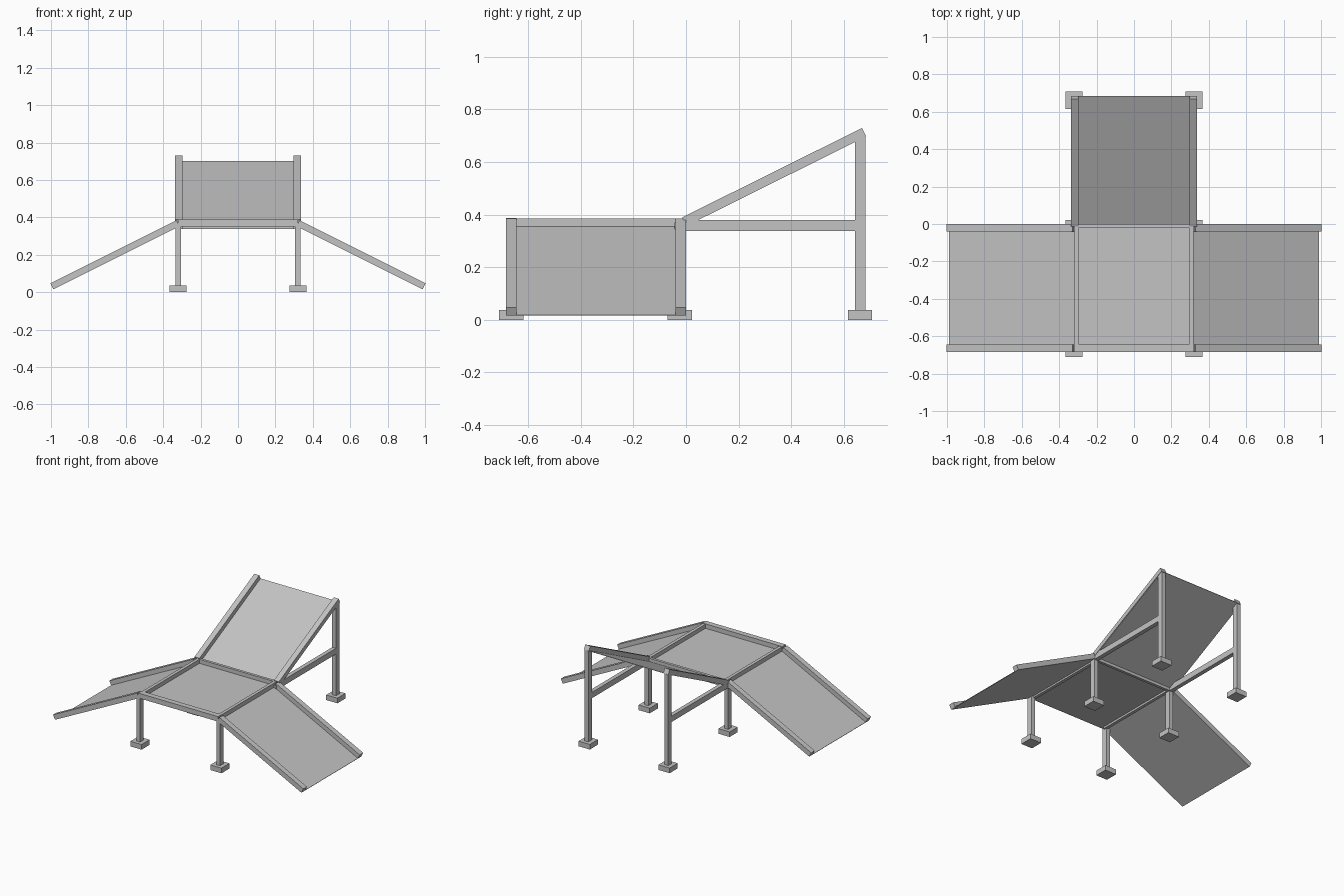
import bpy
from mathutils import Vector

cube = bpy.data.objects.get("Cube")
if cube:
    bpy.data.objects.remove(cube)

grey = bpy.data.materials.new("plain grey")
grey.use_nodes = True
colour = (0.55, 0.55, 0.55, 1)
grey.diffuse_color = colour
grey.node_tree.nodes["Principled BSDF"].inputs["Base Color"].default_value = colour


def prism(name, ring, depth):
    """Solid made by sweeping a four-cornered ring along depth."""
    corners = [Vector(p) for p in ring]
    corners += [p + Vector(depth) for p in corners]
    faces = [(0, 1, 2, 3), (7, 6, 5, 4)]
    faces += [(i, i + 4, (i + 1) % 4 + 4, (i + 1) % 4) for i in range(4)]
    # Flip when the sweep would turn the faces inside out
    normal = (corners[1] - corners[0]).cross(corners[2] - corners[1])
    if normal.dot(Vector(depth)) > 0:
        faces = [f[::-1] for f in faces]
    mesh = bpy.data.meshes.new(name)
    mesh.from_pydata(corners, [], faces)
    mesh.materials.append(grey)
    obj = bpy.data.objects.new(name, mesh)
    bpy.context.collection.objects.link(obj)
    return obj


def box(name, x, y, z):
    ring = [(x[0], y[0], z[0]), (x[1], y[0], z[0]), (x[1], y[1], z[0]), (x[0], y[1], z[0])]
    return prism(name, ring, (0, 0, z[1] - z[0]))


def sloped(name, start, end, width, low, high):
    """Bar from start to end; low and high are offsets square to the slope."""
    a, b, w = Vector(start), Vector(end), Vector(width)
    up = (b - a).cross(w).normalized()
    if up.z < 0:
        up = -up
    return prism(name, [a + up * low, b + up * low, b + up * high, a + up * high], w)


BEAM = 0.033   # beam thickness
SKIN = 0.003   # panel thickness
FRONT, MID, BACK = -0.664, -0.024, 0.662
DECK = 0.355   # underside of deck beams

# Posts and footings, three pairs
for side, s in (("right", -1), ("left", 1)):
    px = s * 0.32
    for row, y, top in (("front", FRONT, 0.37), ("middle", MID, 0.37), ("back", BACK, 0.695)):
        box(f"{row}_{side}_footing", (px - 0.045, px + 0.045), (y - 0.046, y + 0.046), (0, 0.037))
        box(f"{row}_{side}_post", (px - 0.015, px + 0.015), (y - 0.02, y + 0.02), (0.037, top))

    # Level brace from middle post to back post
    box(f"{side}_brace", (px - 0.015, px + 0.015), (MID + 0.02, BACK - 0.02), (0.338, 0.38))

    # Deck side rail
    rail = sorted((s * 0.295, s * 0.318))
    box(f"{side}_deck_rail", rail, (FRONT, -0.005), (0.338, 0.385))

    # Side ramp: two beams with a panel on their underside
    top, foot = (s * 0.315, 0, DECK), (s * 0.988, 0, 0.0185)
    for row, y in (("front", FRONT - 0.02), ("rear", -0.04)):
        sloped(f"{side}_ramp_{row}_beam", (top[0], y, top[2]), (foot[0], y, foot[2]),
               (0, 0.04, 0), 0, BEAM)
    sloped(f"{side}_ramp_panel", (top[0], FRONT - 0.02, top[2]), (foot[0], FRONT - 0.02, foot[2]),
           (0, 0.684, 0), -SKIN, 0.001)

    # Back ramp beam
    sloped(f"{side}_back_ramp_beam", (s * 0.318 - 0.02, 0, 0.36), (s * 0.318 - 0.02, 0.684, 0.7),
           (0.04, 0, 0), 0, BEAM)

# Back ramp panel, under its beams
sloped("back_ramp_panel", (-0.335, 0, 0.36), (-0.335, 0.684, 0.7), (0.67, 0, 0), -SKIN, 0.001)

# Deck panel and its cross beams
box("deck_panel", (-0.315, 0.315), (FRONT - 0.02, 0), (DECK - SKIN, DECK + 0.001))
box("front_deck_beam", (-0.32, 0.32), (FRONT - 0.02, FRONT + 0.02), (DECK, DECK + BEAM))
box("rear_deck_beam", (-0.305, 0.305), (-0.02, 0), (0.338, 0.385))
